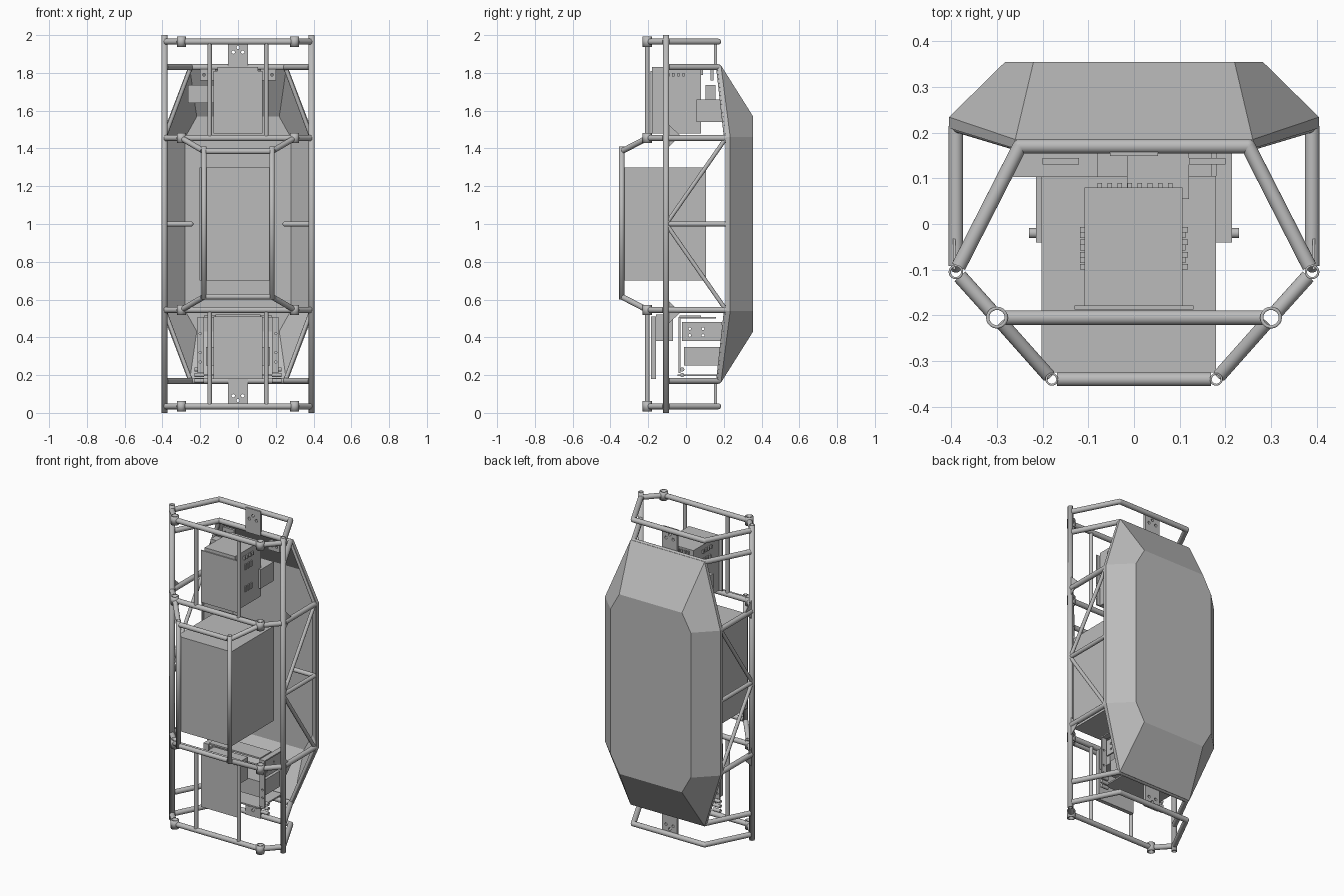
import bpy, bmesh
from mathutils import Vector, Matrix

cube = bpy.data.objects.get("Cube")
if cube:
    bpy.data.objects.remove(cube, do_unlink=True)

grey = bpy.data.materials.new("plain_grey")
grey.use_nodes = True
GREY = (0.5, 0.5, 0.5, 1)
grey.diffuse_color = GREY
grey.node_tree.nodes["Principled BSDF"].inputs["Base Color"].default_value = GREY


def finish(name, bm, smooth=False):
    mesh = bpy.data.meshes.new(name)
    bmesh.ops.recalc_face_normals(bm, faces=bm.faces)
    for f in bm.faces:
        f.smooth = smooth and len(f.verts) == 4
    bm.to_mesh(mesh)
    bm.free()
    mesh.materials.append(grey)
    ob = bpy.data.objects.new(name, mesh)
    bpy.context.collection.objects.link(ob)
    return ob


def tube(name, a, b, r=0.016, trim=(0, 0), hollow=False):
    a, b = Vector(a), Vector(b)
    d = (b - a).normalized()
    a, b = a + d * trim[0], b - d * trim[1]
    bm = bmesh.new()
    m = Matrix.Translation((a + b) / 2) @ d.to_track_quat('Z', 'Y').to_matrix().to_4x4()
    bmesh.ops.create_cone(bm, cap_ends=not hollow, segments=20, radius1=r, radius2=r,
                          depth=(b - a).length, matrix=m)
    ob = finish(name, bm, True)
    if hollow:
        wall = ob.modifiers.new("wall", 'SOLIDIFY')
        wall.thickness = r * 0.3
        wall.offset = -1
    return ob


def elbow(name, p, r=0.016):
    bm = bmesh.new()
    bmesh.ops.create_uvsphere(bm, u_segments=16, v_segments=10, radius=r,
                              matrix=Matrix.Translation(p))
    return finish(name, bm, True)


def box(name, lo, hi):
    lo, hi = Vector(lo), Vector(hi)
    bm = bmesh.new()
    m = Matrix.Translation((lo + hi) / 2) @ Matrix.Diagonal((*(hi - lo), 1))
    bmesh.ops.create_cube(bm, size=1, matrix=m)
    return finish(name, bm)


def drill(ob, points, axis, r=0.01):
    """Cut round holes through a plate along an axis."""
    for p in points:
        p, d = Vector(p), Vector(axis) * 0.03
        cutter = tube(ob.name + "_hole_cutter", p - d, p + d, r)
        cutter.hide_render = True
        cutter.hide_viewport = True
        cut = ob.modifiers.new("hole", 'BOOLEAN')
        cut.operation = 'DIFFERENCE'
        cut.object = cutter


# Frame node positions in plan
RAIL, SLEEVE, REAR, FRONT = (0.39, -0.105), (0.3, -0.205), (0.25, 0.17), (0.18, -0.34)
SIDE = (0.39, 0.212)
END, RIM, MID = 0.965, 0.83, 0.455      # level heights above and below the centre


def at(p, s, z):
    return (p[0] * s, p[1], z)


# Upright rails and their side trusses
for s, side in ((1, "left"), (-1, "right")):
    tube(f"{side}_rail", at(RAIL, s, 0), at(RAIL, s, 2), 0.016, hollow=True)
    tube(f"{side}_front_post", at(FRONT, s, 0.6), at(FRONT, s, 1.41), 0.014, hollow=True)
    tube(f"{side}_middle_strut", at(RAIL, s, 1), at(SIDE, s, 1), 0.013, (0.013, 0))
    tube(f"{side}_inner_stub", at(SIDE, s, 1), (0.25 * s, SIDE[1], 1), 0.014)
    elbow(f"{side}_stub_tip", (0.25 * s, SIDE[1], 1), 0.014)
    for v, level in ((1, "upper"), (-1, "lower")):
        n = f"{side}_{level}"
        end, rim, mid = 1 + v * END, 1 + v * RIM, 1 + v * MID
        for z, part in ((end, "end"), (mid, "middle")):
            tube(f"{n}_{part}_sleeve", at(SLEEVE, s, z - 0.027), at(SLEEVE, s, z + 0.027),
                 0.024, hollow=True)
            tube(f"{n}_{part}_corner_tube", at(RAIL, s, z), at(SLEEVE, s, z), 0.016, (0.013, 0.019))
        for z, part in ((end, "end"), (rim, "rim")):
            tube(f"{n}_{part}_rear_tube", at(RAIL, s, z), at(REAR, s, z), 0.016, (0.013, 0))
            elbow(f"{n}_{part}_rear_elbow", at(REAR, s, z))
        tube(f"{n}_side_strut", at(RAIL, s, mid), at(SIDE, s, mid), 0.016, (0.013, 0))
        elbow(f"{n}_side_elbow", at(SIDE, s, mid))
        tube(f"{n}_diagonal", at(RAIL, s, 1), at(SIDE, s, mid), 0.011, (0.013, 0))
        tube(f"{n}_shell_brace", at(SIDE, s, mid), at(REAR, s, rim), 0.011)
        tube(f"{n}_cage_arm", at(SLEEVE, s, mid), at(FRONT, s, 1 + v * 0.385), 0.015, (0.019, 0.011))
        tube(f"{n}_front_upright", (0.15 * s, SLEEVE[1], mid), (0.15 * s, SLEEVE[1], end), 0.012)
        # Triangular gusset welded to the rail
        bm = bmesh.new()
        prof = [(-0.1, 0.4), (-0.03, 0.468), (-0.1, 0.535)]
        face = bm.faces.new([bm.verts.new((0.391 * s, y, 1 + v * z)) for y, z in prof])
        ext = bmesh.ops.extrude_face_region(bm, geom=[face])
        bmesh.ops.translate(bm, vec=(0.005 * s, 0, 0),
                            verts=[g for g in ext["geom"] if isinstance(g, bmesh.types.BMVert)])
        finish(f"{n}_gusset", bm)

# Cross tubes and drilled end plates
for v, level in ((1, "upper"), (-1, "lower")):
    for h, part in ((END, "end"), (MID, "middle")):
        z = 1 + v * h
        tube(f"{level}_{part}_front_bar", at(SLEEVE, -1, z), at(SLEEVE, 1, z), 0.016, (0.019, 0.019))
    for h, part in ((END, "end"), (RIM, "rim")):
        z = 1 + v * h
        tube(f"{level}_{part}_rear_bar", at(REAR, -1, z), at(REAR, 1, z))
    z = 1 + v * 0.385
    tube(f"{level}_cage_bar", at(FRONT, -1, z), at(FRONT, 1, z), 0.015, (0.011, 0.011))
    za, zb = sorted((1 + v * 0.82, 1 + v * 0.975))
    plate = box(f"{level}_end_plate", (-0.052, 0.149, za), (0.052, 0.165, zb))
    drill(plate, [(x, 0.157, 1 + v * h) for x, h in ((-0.025, 0.91), (0.025, 0.91), (0, 0.935))],
          (0, 1, 0), 0.009)

# Faceted rear shell, open towards the front
def octagon(bm, corner_a, corner_b):
    """Ring from a top corner and a side corner, mirrored both ways."""
    (xa, ya, za), (xb, yb, zb) = corner_a, corner_b
    ring = []
    for s, v in ((1, 1), (1, -1), (-1, -1), (-1, 1)):
        pair = [(xa * s, ya, 1 + za * v), (xb * s, yb, 1 + zb * v)]
        ring += pair if s * v > 0 else pair[::-1]
    return [bm.verts.new(p) for p in ring]


bm = bmesh.new()
rings = [octagon(bm, (0.26, 0.165, 0.84), (0.405, 0.21, 0.46)),
         octagon(bm, (0.26, 0.185, 0.84), (0.405, 0.234, 0.46)),
         octagon(bm, (0.22, 0.355, 0.57), (0.282, 0.355, 0.46))]
for lo, hi in zip(rings, rings[1:]):
    for i in range(8):
        j = (i + 1) % 8
        bm.faces.new((lo[i], lo[j], hi[j], hi[i]))
bm.faces.new(rings[-1])
shell = finish("rear_shell", bm)
thick = shell.modifiers.new("thickness", 'SOLIDIFY')
thick.thickness = 0.006
thick.offset = -1

# Central housing
box("central_housing", (-0.203, -0.325, 0.7), (0.18, 0.105, 1.3))

# Upper equipment case with tabs and side vents
box("upper_case", (-0.108, -0.18, 1.48), (0.106, 0.08, 1.83))
box("upper_case_front_flange", (-0.13, -0.187, 1.48), (0.13, -0.178, 1.81))
for i in range(8):
    x = -0.08 + i * 0.022
    box("case_rear_tab", (x, 0.08, 1.79), (x + 0.01, 0.09, 1.82))
for s in (-1, 1):
    for i in range(4):
        y = -0.1 + i * 0.027
        x0, x1 = sorted((0.105 * s, 0.118 * s))
        box("case_side_tab", (x0, y, 1.78), (x1, y + 0.012, 1.8))
        if i < 3:
            for z in (1.57, 1.71):
                box("case_vent", (x0, y + 0.015, z), (x1 - 0.005 * s * (s > 0), y + 0.03, z + 0.035))
    x0, x1 = sorted((0.12 * s, 0.2 * s))
    ear = box("upper_mount_ear", (x0, 0.13, 1.76), (x1, 0.145, 1.82))
    drill(ear, [(0.15 * s, 0.137, 1.79), (0.18 * s, 0.137, 1.79)], (0, 1, 0), 0.007)
box("upper_side_module", (-0.265, 0.103, 1.64), (-0.08, 0.157, 1.735))
box("upper_rear_module", (-0.015, 0.055, 1.54), (0.12, 0.19, 1.66))

# Lower equipment: front panel, module, brackets and hinge pins
box("lower_front_panel", (-0.13, -0.185, 0.18), (0.13, -0.16, 0.51))
box("lower_connector_block", (-0.12, -0.16, 0.38), (0.12, -0.07, 0.52))
box("lower_module", (-0.17, -0.01, 0.25), (0.17, 0.18, 0.35))
box("lower_shelf", (-0.18, -0.035, 0.505), (0.18, 0.08, 0.515))
box("lower_tray", (-0.18, -0.045, 0.195), (0.18, 0.19, 0.204))
for s in (-1, 1):
    x0, x1 = sorted((0.18 * s, 0.19 * s))
    plate = box("lower_side_plate", (x0, -0.02, 0.38), (x1, 0.19, 0.48))
    drill(plate, [(0.185 * s, y, z) for y in (0.02, 0.09) for z in (0.41, 0.445)], (1, 0, 0), 0.007)
    x0, x1 = sorted((0.18 * s, 0.215 * s))
    strap = box("lower_strap", (x0, -0.04, 0.21), (x1, -0.03, 0.5))
    drill(strap, [(0.2 * s, -0.035, z) for z in (0.27, 0.32, 0.42)], (0, 1, 0), 0.006)
    box("lower_strap_foot", (x0, -0.04, 0.5), (x1, 0.16, 0.508))
    for z in (0.17, 0.2, 0.23):
        tube("hinge_pin", (0.18 * s, -0.02, z), (0.23 * s, -0.02, z), 0.011)
